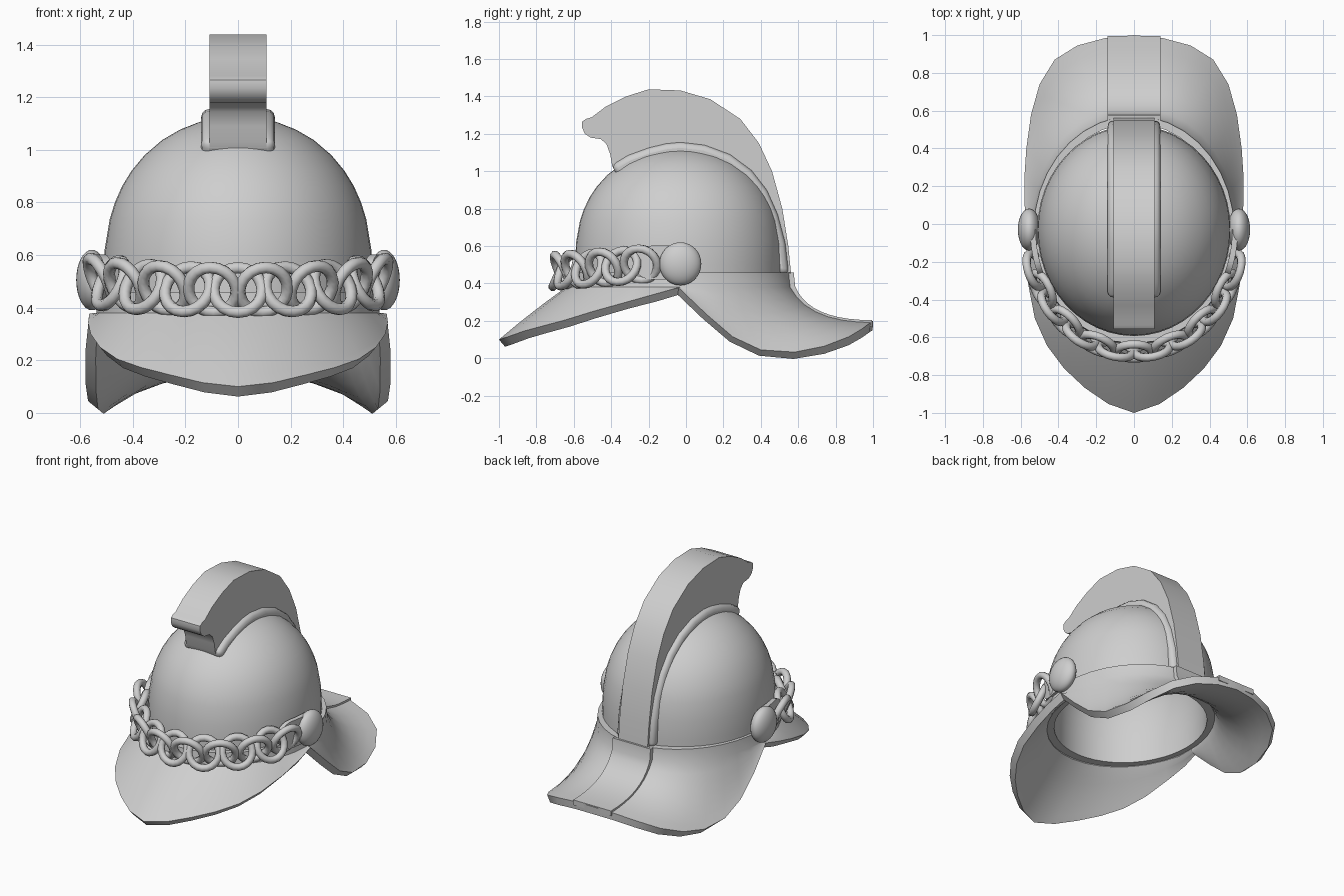
import bpy, bmesh, math
from mathutils import Vector

if "Cube" in bpy.data.objects:
    bpy.data.objects.remove(bpy.data.objects["Cube"])

metal = bpy.data.materials.new("grey metal")
metal.diffuse_color = (0.62, 0.62, 0.62, 1)
metal.use_nodes = True
metal.node_tree.nodes["Principled BSDF"].inputs["Base Color"].default_value = metal.diffuse_color
CY = -0.03  # helmet centre in y


def finish(obj, angle=35):
    obj.data.materials.clear()
    obj.data.materials.append(metal)
    bpy.ops.object.select_all(action='DESELECT')
    obj.select_set(True)
    bpy.context.view_layer.objects.active = obj
    bpy.ops.object.shade_smooth_by_angle(angle=math.radians(angle))
    return obj


def make(name, verts, faces, thickness=0, bevel=0, angle=35):
    me = bpy.data.meshes.new(name)
    me.from_pydata([tuple(v) for v in verts], [], faces)
    bm = bmesh.new()
    bm.from_mesh(me)
    bmesh.ops.remove_doubles(bm, verts=bm.verts, dist=0.0005)
    bm.to_mesh(me)
    bm.free()
    obj = bpy.data.objects.new(name, me)
    bpy.context.collection.objects.link(obj)
    finish(obj, angle)
    if bevel:
        m = obj.modifiers.new("Bevel", 'BEVEL')
        m.width, m.segments, m.limit_method = bevel, 3, 'ANGLE'
        m.angle_limit = math.radians(50)
    if thickness:
        # thicken first, then split sharp edges so that the rim stays crisp
        m = obj.modifiers.new("Solidify", 'SOLIDIFY')
        m.thickness, m.offset = thickness, -1
        m = obj.modifiers.new("Crisp", 'EDGE_SPLIT')
        m.split_angle = math.radians(angle + 10)
    return obj


def grid(rows, closed=False):
    """Join rows of points into quads; rows run from top to bottom, counter-clockwise."""
    n = len(rows[0])
    verts = [p for r in rows for p in r]
    faces = []
    for i in range(len(rows) - 1):
        for j in range(n if closed else n - 1):
            k = (j + 1) % n
            faces.append((i * n + j, (i + 1) * n + j, (i + 1) * n + k, i * n + k))
    return verts, faces


def slab(name, outline, half, bevel=0, angle=35):
    """Extrude a (y, z) outline across x."""
    n = len(outline)
    verts = [(s * half, y, z) for s in (-1, 1) for y, z in outline]
    faces = [tuple(range(n)), tuple(range(2 * n - 1, n - 1, -1))]
    faces += [(i, n + i, n + (i + 1) % n, (i + 1) % n) for i in range(n)]
    obj = make(name, verts, faces, bevel=bevel, angle=angle)
    bm = bmesh.new()
    bm.from_mesh(obj.data)
    bmesh.ops.recalc_face_normals(bm, faces=bm.faces)
    bm.to_mesh(obj.data)
    bm.free()
    return finish(obj, angle)


# dome shell
profile = [(0.0, 1.125), (0.07, 1.121), (0.146, 1.106), (0.22, 1.077), (0.287, 1.038),
           (0.355, 0.98), (0.405, 0.92), (0.44, 0.863), (0.468, 0.80), (0.488, 0.735),
           (0.507, 0.62), (0.512, 0.5), (0.512, 0.36)]
N = 48
rows = []
for r, z in profile:
    row = []
    for j in range(N):
        a = 2 * math.pi * j / N
        row.append((r * math.cos(a), CY + r * math.sin(a) * (1.08 if j < N / 2 else 1.1), z))
    rows.append(row)
make("dome", *grid(rows, True), thickness=0.055)

# brim: visor in front and neck guard behind, lofted from the headband to the rim
back = [(0, 1.0, .2), (.15, .985, .19), (.30, .945, .16), (.42, .87, .115), (.50, .74, .065),
        (.545, .58, .033), (.57, .40, .045), (.58, .25, .115), (.58, .11, .235), (.565, -.04, .378)]
front = [(.57, -.16, .345), (.56, -.32, .30), (.525, -.5, .25), (.46, -.645, .205),
         (.37, -.765, .173), (.26, -.868, .145), (.135, -.953, .115), (0, -1.0, .10)]


def base(deg, z, grow=0.0):
    a = math.radians(deg)
    return Vector(((.53 + grow) * math.sin(a), CY + (.602 + grow) * math.cos(a), z))


def flare(b, o, t, k, kz):
    """Quadratic curve from the headband b to the rim o."""
    c = b.lerp(o, k)
    c.z = o.z + kz * (b.z - o.z)
    return b * (1 - t) ** 2 + c * 2 * t * (1 - t) + o * t * t


half = []  # columns from back centre to front centre along +x
for i, p in enumerate(back + front):
    is_back = i < len(back)
    deg = i * 10 if is_back else 90 + (i - 9) * 11.25
    k, kz = (.18 + .035 * i, .055 * i) if is_back else (.5, .55)
    o, b = Vector(p), base(deg, .38, .008)
    col = [base(deg, .458, -.04), base(deg, .458)]
    col += [flare(b, o, t, k, kz) for t in (0, .15, .3, .45, .6, .75, .88, 1)]
    half.append(col)
mirrored = [[Vector((-p.x, p.y, p.z)) for p in c] for c in half[1:-1]]
cols = half[::-1] + mirrored  # counter-clockwise from the front
make("brim", *grid([list(r) for r in zip(*cols)], True), thickness=0.05, angle=35)

# raised strip down the middle of the neck guard
b, o = base(0, .38, .008), Vector((0, .99, .2))
line = [base(0, .455)] + [flare(b, o, t / 10, .18, 0) for t in range(11)]
rows = [[(x, p.y + .004, p.z + .004) for x in (.14, -.14)] for p in line]
make("neck_guard_strip", *grid(rows), thickness=0.035, angle=35)

# padded base of the crest, following the dome
arc = [(-.40, 1.03), (-.31, 1.085), (-.2, 1.125), (-.11, 1.147), (-.03, 1.155), (.1, 1.14),
       (.235, 1.09), (.35, 1.005), (.432, .9), (.49, .77), (.53, .62), (.55, .45)]
inner = [(CY + (y - CY) * .86, .45 + (z - .45) * .86) for y, z in arc]
slab("crest_base", arc + inner[::-1], .14, bevel=.03, angle=40)

# crest comb with a curled front tip
comb = [(-.395, 1.03), (-.405, 1.09), (-.425, 1.145), (-.455, 1.172), (-.51, 1.18), (-.54, 1.2),
        (-.557, 1.235), (-.555, 1.265), (-.535, 1.28), (-.505, 1.288), (-.43, 1.345), (-.32, 1.4),
        (-.2, 1.438), (-.03, 1.432), (.13, 1.385), (.29, 1.28), (.39, 1.15), (.46, 1.0),
        (.515, .8), (.547, .6), (.562, .45)]
low = [(CY + (y - CY) * .95, .45 + (z - .45) * .95) for y, z in arc]
slab("crest", comb + low[::-1], .108, angle=35)

for s, side in ((1, "right"), (-1, "left")):
    # rounded side boss
    bpy.ops.mesh.primitive_uv_sphere_add(segments=28, ring_count=16, location=(s * .555, CY, .505))
    boss = bpy.context.object
    boss.name = side + "_boss"
    boss.scale = (.06, .112, .115)
    finish(boss, 60)
    # strap tab leading from the boss to the chain, with a rounded end
    rows = [[], []]
    for j in range(11):
        a = math.radians(24 * j / 10)
        h = .09 * (1 if j < 6 else math.sqrt(max(0.02, 1 - ((j - 6) / 4) ** 2)))
        for row, sign in zip(rows, (1, -1)):
            row.append((s * .55 * math.cos(a), CY - .625 * math.sin(a), .512 + sign * h))
    if s > 0:
        rows = [r[::-1] for r in rows]
    make(side + "_strap_tab", *grid(rows), thickness=.03)

# chain across the front: rings leaning alternately in and out so that they interlock
for i in range(-7, 8):
    a = math.radians(i * 10.1)
    heading = math.atan2(math.sin(a) / .555, math.cos(a) / .645)
    lean = math.radians(24 if i % 2 else -24)
    bpy.ops.mesh.primitive_torus_add(
        major_radius=.093, minor_radius=.023, major_segments=20, minor_segments=8,
        location=(.555 * math.sin(a), CY - .645 * math.cos(a), .467 + .035 * (abs(i) / 7) ** 2),
        rotation=(math.pi / 2 + lean, 0, heading))
    bpy.context.object.name = "chain_link_%d" % (i + 8)
    finish(bpy.context.object, 50)
